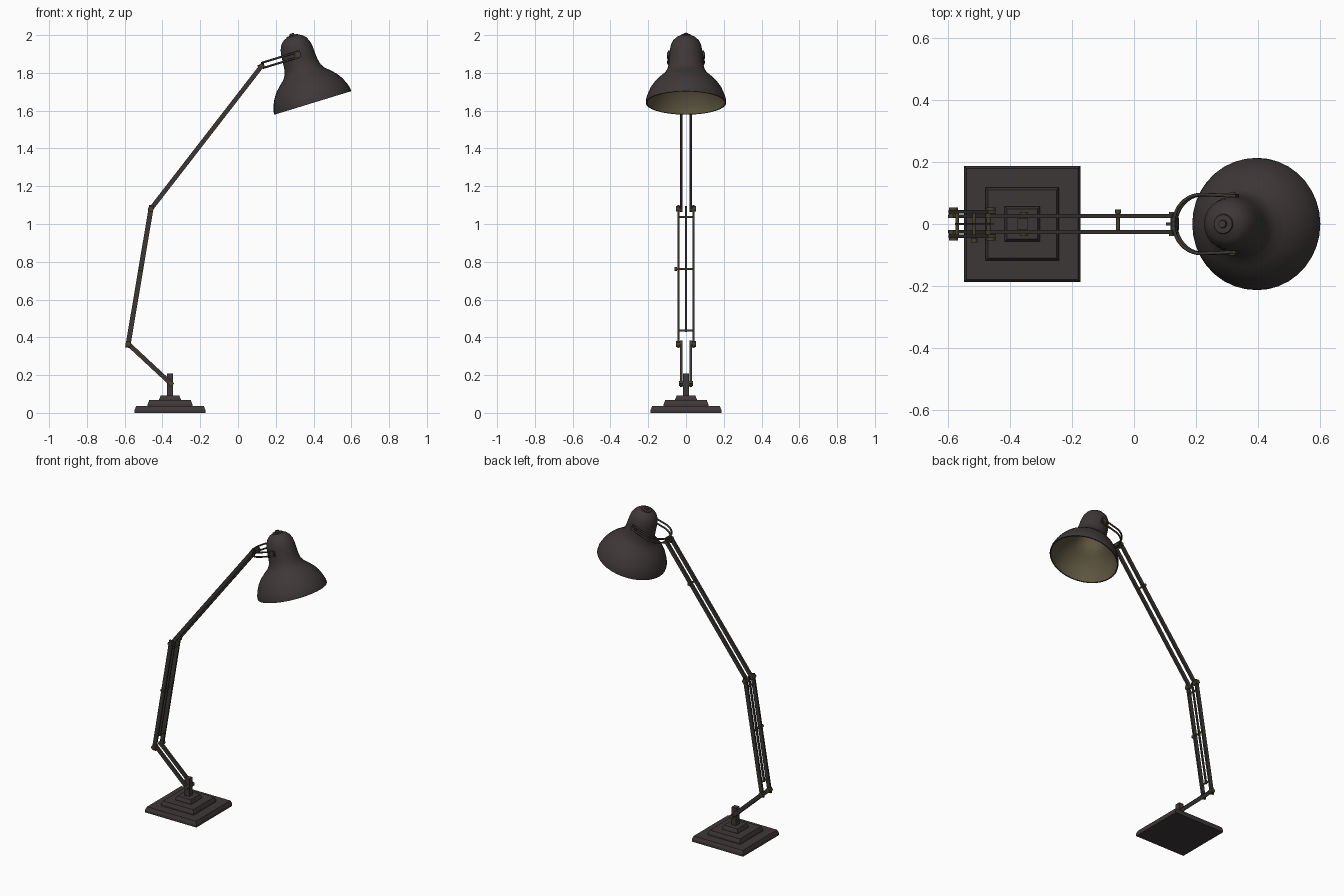
import bpy, bmesh, math
from mathutils import Vector, Matrix

if "Cube" in bpy.data.objects:
    bpy.data.objects.remove(bpy.data.objects["Cube"])


def mat(name, rgb):
    m = bpy.data.materials.new(name)
    m.diffuse_color = (*rgb, 1)
    m.use_nodes = True
    m.node_tree.nodes["Principled BSDF"].inputs["Base Color"].default_value = m.diffuse_color
    return m


DARK = mat("dark brown metal", (0.048, 0.039, 0.038))
ARM = mat("dark arm metal", (0.042, 0.037, 0.033))
BRASS = mat("aged brass", (0.062, 0.054, 0.024))
INNER = mat("shade lining", (0.105, 0.088, 0.048))


def finish(name, bm, *mats, smooth=False):
    bmesh.ops.recalc_face_normals(bm, faces=bm.faces)
    me = bpy.data.meshes.new(name)
    bm.to_mesh(me)
    bm.free()
    ob = bpy.data.objects.new(name, me)
    bpy.context.collection.objects.link(ob)
    for m in mats:
        me.materials.append(m)
    if smooth:
        bpy.context.view_layer.objects.active = ob
        ob.select_set(True)
        bpy.ops.object.shade_smooth_by_angle(angle=math.radians(40))
        ob.select_set(False)
    return ob


def bar(name, p, q, y, width, thick, ext=0.0, m=ARM):
    """Flat bar in the xz plane from p to q, lengthened by ext at both ends."""
    a, b = Vector((p[0], y, p[1])), Vector((q[0], y, q[1]))
    d = (b - a).normalized()
    n = d.cross(Vector((0, 1, 0)))
    length = (b - a).length + 2 * ext
    frame = Matrix((d, (0, 1, 0), n)).transposed().to_4x4()
    bm = bmesh.new()
    bmesh.ops.create_cube(bm, size=1, matrix=Matrix.Translation((a + b) / 2) @ frame
                          @ Matrix.Diagonal((length, thick, width, 1)))
    return finish(name, bm, m)


def pin(name, x, z, y0, y1, r, m=BRASS):
    """Round pin along y."""
    bm = bmesh.new()
    bmesh.ops.create_cone(bm, cap_ends=True, segments=14, radius1=r, radius2=r, depth=abs(y1 - y0),
                          matrix=Matrix.Translation((x, (y0 + y1) / 2, z)) @ Matrix.Rotation(math.pi / 2, 4, 'X'))
    return finish(name, bm, m, smooth=True)


def along(p, q, t):
    return (p[0] + (q[0] - p[0]) * t, p[1] + (q[1] - p[1]) * t)


# Stepped square base with chamfered top edges
CX = -0.36
for i, (half, z0, z1) in enumerate([(0.187, 0, 0.036), (0.118, 0.036, 0.067), (0.057, 0.067, 0.093)]):
    bm = bmesh.new()
    rings = []
    for h, z in [(half, z0), (half, z1 - 0.02), (half - 0.008, z1)]:
        rings.append([bm.verts.new((CX + sx * h, sy * h, z)) for sx, sy in [(-1, -1), (1, -1), (1, 1), (-1, 1)]])
    for a, b in zip(rings, rings[1:]):
        for k in range(4):
            bm.faces.new((a[k], a[(k + 1) % 4], b[(k + 1) % 4], b[k]))
    bm.faces.new(rings[0])
    bm.faces.new(rings[-1])
    finish(f"base_tier_{i + 1}", bm, DARK)
bar("base_post", (CX, 0.09), (CX, 0.209), 0, 0.033, 0.034, m=DARK)

# Joints of the arm in the xz plane
FOOT, KNEE, ELBOW, WRIST = (-0.355, 0.155), (-0.581, 0.365), (-0.461, 1.08), (0.124, 1.835)

# Paired arm bars and bolts
for s, side in ((-1, "front"), (1, "back")):
    bar(f"lower_arm_{side}", FOOT, KNEE, s * 0.025, 0.024, 0.012, 0.012)
    bar(f"middle_arm_{side}", KNEE, ELBOW, s * 0.039, 0.026, 0.011, 0.02)
    bar(f"upper_arm_{side}", ELBOW, WRIST, s * 0.026, 0.024, 0.013, 0.013)
    for nm, (x, z), y0, y1, r in [("foot", FOOT, 0.015, 0.038, 0.013), ("knee", KNEE, 0.019, 0.053, 0.015),
                                  ("elbow", ELBOW, 0.019, 0.053, 0.015), ("wrist", WRIST, 0.02, 0.038, 0.011)]:
        pin(f"{nm}_bolt_{side}", x, z, s * y0, s * y1, r)

# Thin central rod and cross pins of the middle arm
bar("middle_arm_rod", along(KNEE, ELBOW, 0.09), along(KNEE, ELBOW, 1.02), 0, 0.012, 0.008)
for nm, t, y0, y1 in [("low", 0.1, -0.035, 0.035), ("high", 0.94, -0.035, 0.035), ("mid", 0.555, -0.05, 0.039)]:
    pin(f"middle_cross_pin_{nm}", *along(KNEE, ELBOW, t), y0, y1, 0.006)
pin("middle_knob", *along(KNEE, ELBOW, 0.555), -0.06, -0.047, 0.011)

# Cross pins of the other arms
pin("foot_cross_pin", *FOOT, -0.03, 0.03, 0.006)
pin("wrist_cross_pin", *WRIST, -0.03, 0.03, 0.006)
pin("upper_cross_pin", *along(ELBOW, WRIST, 0.7), -0.026, 0.036, 0.006)
pin("upper_knob", *along(ELBOW, WRIST, 0.7), 0.034, 0.046, 0.010)

# Shade frame: tilted about y, axis through the rim centre
TILT = math.atan2(0.123, 0.402)
U = Vector((math.cos(TILT), 0, math.sin(TILT)))
V = Vector((-math.sin(TILT), 0, math.cos(TILT)))
RIM = Vector((0.396, 0, 1.641))

# Bell-shaped shade, spun from outer and inner profile (radius, height)
outer = [(0.213, 0), (0.212, 0.02), (0.203, 0.048), (0.188, 0.08), (0.166, 0.112), (0.138, 0.14),
         (0.113, 0.162), (0.099, 0.185), (0.092, 0.215), (0.089, 0.25), (0.087, 0.285),
         (0.081, 0.318), (0.069, 0.343), (0.052, 0.36), (0.032, 0.369), (0.03, 0.374), (0.0, 0.376)]
inner = [(max(r - 0.007, 0), h - (0.007 if h > 0.3 else 0.002 * (h > 0))) for r, h in outer[:14]] + [(0, 0.355)]
profile = inner[::-1] + outer
bm = bmesh.new()
N = 36
rows = []
for r, h in profile:
    c = RIM + V * h
    if r == 0:
        rows.append([bm.verts.new(c)] * N)
    else:
        rows.append([bm.verts.new(c + U * r * math.cos(2 * math.pi * k / N)
                                  + Vector((0, r * math.sin(2 * math.pi * k / N), 0))) for k in range(N)])
for i, (a, b) in enumerate(zip(rows, rows[1:])):
    for k in range(N):
        j = (k + 1) % N
        f = bm.faces.new(list(dict.fromkeys((a[k], a[j], b[j], b[k]))))
        f.material_index = 1 if i < len(inner) - 1 else 0
finish("lamp_shade", bm, DARK, INNER, smooth=True)

# Small button on the shade top
bm = bmesh.new()
bmesh.ops.create_cone(bm, cap_ends=True, segments=16, radius1=0.014, radius2=0.012, depth=0.012,
                      matrix=Matrix.Translation(RIM + V * 0.379) @ Matrix.Rotation(-TILT, 4, 'Y'))
finish("shade_button", bm, DARK, smooth=True)

# U-shaped bracket: two rods round the neck, joined by plates
PIVOT = RIM + V * 0.268
START = PIVOT - U * 0.195
path = [(0.2, -0.091)]
path += [(0.092 - 0.092 * math.sin(t), -0.095 * math.cos(t)) for t in [math.pi * k / 20 for k in range(21)]]
path += [(0.2, 0.091)]
for nm, off in (("lower", -0.014), ("upper", 0.014)):
    cu = bpy.data.curves.new(f"bracket_rod_{nm}", 'CURVE')
    cu.dimensions = '3D'
    cu.bevel_depth = 0.0055
    cu.bevel_resolution = 2
    cu.use_fill_caps = True
    sp = cu.splines.new('POLY')
    sp.points.add(len(path) - 1)
    for pt, (u, y) in zip(sp.points, path):
        pt.co = (*(START + U * u + V * off + Vector((0, y, 0))), 1)
    cu.materials.append(ARM)
    bpy.context.collection.objects.link(bpy.data.objects.new(f"bracket_rod_{nm}", cu))


def at(u):
    p = START + U * u
    return (p.x, p.z)


bar("bracket_back_plate", at(-0.005), at(0.008), 0, 0.036, 0.04)
bar("bracket_tab", (WRIST[0] - 0.018, WRIST[1] - 0.004), at(0.004), 0, 0.02, 0.01)
for s, side in ((-1, "front"), (1, "back")):
    bar(f"bracket_end_{side}", at(0.175), at(0.21), s * 0.091, 0.036, 0.01)
    pin(f"shade_pivot_{side}", PIVOT.x, PIVOT.z, s * 0.08, s * 0.101, 0.01)
